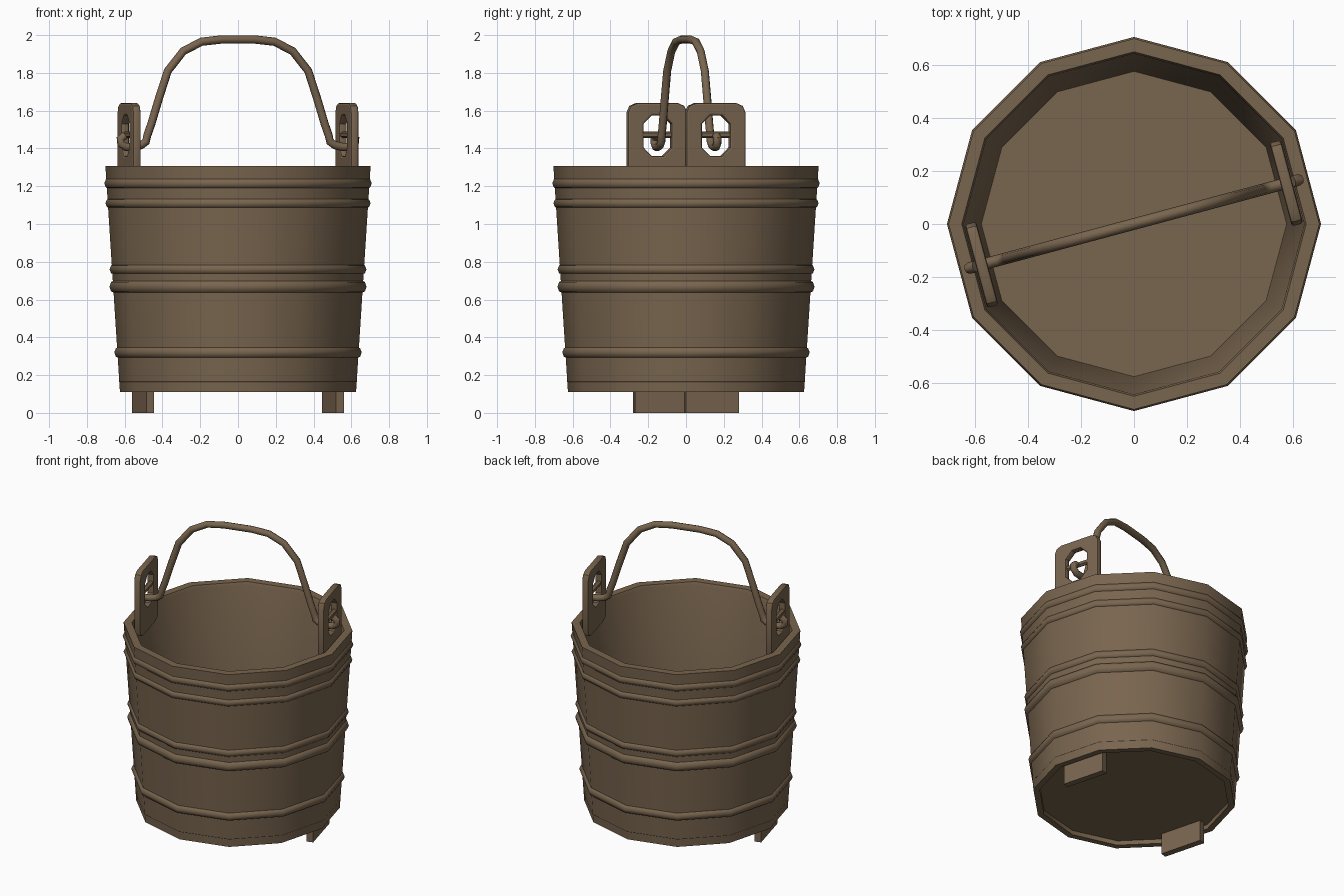
import bpy, bmesh, math
from mathutils import Matrix, Vector

if "Cube" in bpy.data.objects:
    bpy.data.objects.remove(bpy.data.objects["Cube"])

SIDES = 12
TILT = math.radians(15)          # handle axis runs across two flat sides

wood = bpy.data.materials.new("brown wood")
wood.diffuse_color = (0.19, 0.13, 0.077, 1)
wood.use_nodes = True
wood.node_tree.nodes["Principled BSDF"].inputs["Base Color"].default_value = wood.diffuse_color


def finish(obj, angle=40):
    """Assign the colour and smooth everything but sharp edges."""
    obj.data.materials.clear()
    obj.data.materials.append(wood)
    bpy.ops.object.select_all(action='DESELECT')
    obj.select_set(True)
    bpy.context.view_layer.objects.active = obj
    if obj.type == 'CURVE':
        bpy.ops.object.convert(target='MESH')
    bpy.ops.object.shade_smooth_by_angle(angle=math.radians(angle))
    return obj


def add(name, data):
    obj = bpy.data.objects.new(name, data)
    bpy.context.collection.objects.link(obj)
    return obj


def lathe(name, profile, closed=True, angle=40):
    """Turn an (r, z) profile around z; r = 0 ends become poles."""
    bm = bmesh.new()
    vs = [bm.verts.new((r, 0, z)) for r, z in profile]
    pairs = list(zip(vs, vs[1:] + vs[:1])) if closed else list(zip(vs, vs[1:]))
    edges = [bm.edges.new(p) for p in pairs]
    bmesh.ops.spin(bm, geom=vs + edges, cent=(0, 0, 0), axis=(0, 0, 1),
                   angle=math.tau, steps=SIDES)
    bmesh.ops.remove_doubles(bm, verts=bm.verts, dist=1e-4)
    bmesh.ops.recalc_face_normals(bm, faces=bm.faces)
    me = bpy.data.meshes.new(name)
    bm.to_mesh(me)
    bm.free()
    return finish(add(name, me), angle)


def curve(name, splines, cyclic, depth, res, dims='3D'):
    cu = bpy.data.curves.new(name, 'CURVE')
    cu.dimensions = dims
    cu.bevel_depth, cu.bevel_resolution = depth, res
    for pts in splines:
        sp = cu.splines.new('POLY')
        sp.points.add(len(pts) - 1)
        for p, co in zip(sp.points, pts):
            p.co = (*co, 1)
        sp.use_cyclic_u = cyclic
    return cu


def frame(a):
    """Local x = along the wall, y = up, z = outward."""
    t, n = Vector((-math.sin(a), math.cos(a), 0)), Vector((math.cos(a), math.sin(a), 0))
    return Matrix((t, (0, 0, 1), n)).transposed().to_4x4()


def rounded(w, z0, z1, c, k=0.3):
    """Rectangle with corners cut in two steps."""
    h, m = (z1 - z0) / 2, (z0 + z1) / 2
    q = [(w, h - c), (w - c * k, h - c * k), (w - c, h)]
    pts = q + [(-x, y) for x, y in reversed(q)]
    pts += [(-x, -y) for x, y in pts]
    return [(x, y + m, 0) for x, y in pts]


# tapered bucket wall and recessed floor, as one turned shell
lathe("bucket_body", [(0, 0.20), (0.578, 0.20), (0.645, 1.29), (0.652, 1.308),
                      (0.702, 1.308), (0.625, 0.11), (0.585, 0.11),
                      (0.585, 0.14), (0, 0.14)], closed=False)

# six hoops: height, outer radius, half height
for i, (z, r, h) in enumerate([(1.215, 0.708, 0.030), (1.11, 0.702, 0.028),
                               (0.76, 0.680, 0.029), (0.668, 0.680, 0.035),
                               (0.32, 0.655, 0.031), (0.165, 0.630, 0.023)]):
    d = 0.028
    ring = [(r - d + d * math.cos(k * math.tau / 8), z + h * math.sin(k * math.tau / 8))
            for k in range(8)]
    lathe(f"hoop_{i + 1}", ring, angle=50)

for side, a in (("right", TILT), ("left", TILT + math.pi)):
    m = frame(a)

    # upright ear plate with a cut-out for the handle
    cu = curve(f"{side}_ear", [rounded(0.163, 1.20, 1.64, 0.05),
                               rounded(0.076, 1.36, 1.575, 0.045, 0.5)],
               True, 0.01, 1, '2D')
    cu.fill_mode, cu.extrude, cu.offset = 'BOTH', 0.012, -0.01
    ear = add(f"{side}_ear", cu)
    ear.matrix_world = m @ Matrix.Translation((0, 0, 0.597))
    finish(ear)

    # crossbar in the cut-out
    cu = curve(f"{side}_ear_pin", [[(-0.09, 1.472, 0.597), (0.09, 1.472, 0.597)]],
               False, 0.017, 1)
    cu.use_fill_caps = True
    pin = add(f"{side}_ear_pin", cu)
    pin.matrix_world = m
    finish(pin)

    # flat foot under the floor
    bm = bmesh.new()
    bmesh.ops.create_cube(bm, size=1, matrix=Matrix.Translation((0, 0.08, 0.52))
                          @ Matrix.Diagonal((0.29, 0.16, 0.043, 1)))
    me = bpy.data.meshes.new(f"{side}_foot")
    bm.to_mesh(me)
    bm.free()
    foot = add(f"{side}_foot", me)
    foot.matrix_world = m
    finish(foot)

# bent handle, hooked under both pins
half = [(0.09, 1.977), (0.20, 1.965), (0.30, 1.915), (0.385, 1.81), (0.435, 1.66),
        (0.475, 1.53), (0.497, 1.47), (0.505, 1.435), (0.53, 1.418), (0.57, 1.408),
        (0.615, 1.408), (0.642, 1.425), (0.645, 1.45), (0.62, 1.468)]
path = [(-s, 0, z) for s, z in reversed(half)] + [(s, 0, z) for s, z in half]
cu = curve("handle", [path], False, 0.022, 2)
cu.use_fill_caps = True
handle = add("handle", cu)
handle.rotation_euler.z = TILT
finish(handle, 50)
